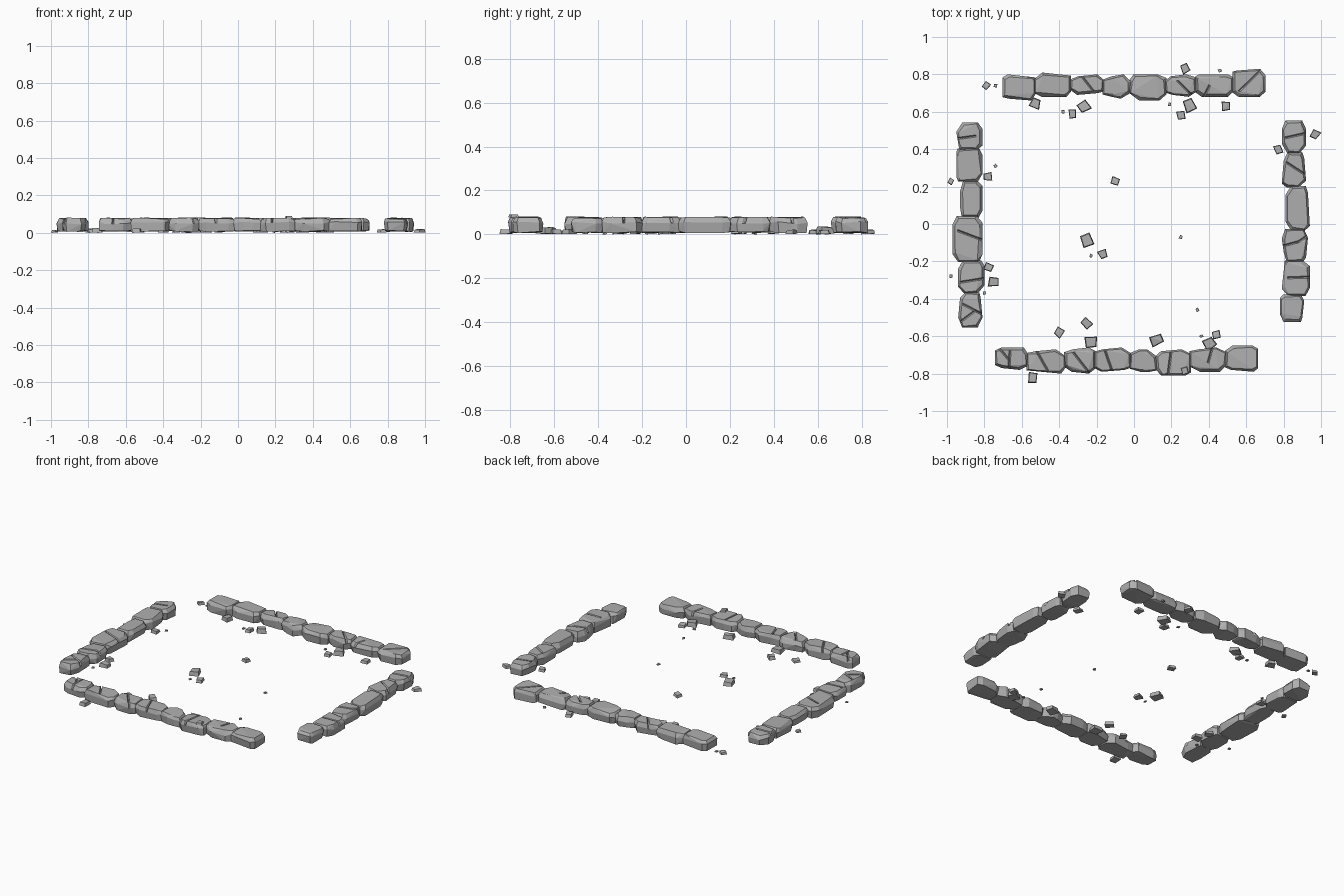
import bpy
import bmesh
import random
from math import cos, sin, pi
from mathutils import Vector

rng = random.Random(7)

default_cube = bpy.data.objects.get("Cube")
if default_cube:
    bpy.data.objects.remove(default_cube, do_unlink=True)

# One stone colour for everything
stone_grey = bpy.data.materials.new("stone_grey")
stone_grey.use_nodes = True
grey = (0.43, 0.43, 0.43, 1)
stone_grey.diffuse_color = grey
shader = next(n for n in stone_grey.node_tree.nodes if n.type == 'BSDF_PRINCIPLED')
shader.inputs["Base Color"].default_value = grey
shader.inputs["Roughness"].default_value = 0.9


def make_object(name, bm):
    mesh = bpy.data.meshes.new(name)
    bm.to_mesh(mesh)
    bm.free()
    mesh.materials.append(stone_grey)
    obj = bpy.data.objects.new(name, mesh)
    bpy.context.collection.objects.link(obj)
    return obj


def hull(points):
    """Faceted convex block wrapped around a cloud of points."""
    bm = bmesh.new()
    for p in points:
        bm.verts.new(p)
    bmesh.ops.convex_hull(bm, input=bm.verts[:])
    loose = [v for v in bm.verts if not v.link_faces]
    bmesh.ops.delete(bm, geom=loose, context='VERTS')
    bmesh.ops.dissolve_limit(bm, angle_limit=0.12, verts=bm.verts[:], edges=bm.edges[:])
    bmesh.ops.recalc_face_normals(bm, faces=bm.faces[:])
    return bm


def append(target, part):
    """Move a finished part into a larger mesh."""
    mesh = bpy.data.meshes.new("part")
    part.to_mesh(mesh)
    part.free()
    target.from_mesh(mesh)
    bpy.data.meshes.remove(mesh)


def carve_crack(bm, centre, angle, side):
    """V-shaped crack that opens towards one edge of the top."""
    normal = Vector((cos(angle), sin(angle), 0))
    along = Vector((-sin(angle), cos(angle), 0)) * side
    for offset in (-0.006, 0, 0.006):
        bmesh.ops.bisect_plane(bm, geom=bm.verts[:] + bm.edges[:] + bm.faces[:],
                               dist=1e-5, plane_co=centre + normal * offset, plane_no=normal)
    for v in bm.verts:
        rel = v.co - centre
        if abs(rel.dot(normal)) < 1e-4 and v.co.z > 0.062 and rel.dot(along) > 0.02:
            v.co -= along * 0.008
            v.co.z -= 0.018


def wall_stone(start, end, low, high, along_y):
    """Block with unevenly cut corners, a bevelled top and a rough underside."""
    start, end = start - 0.004, end + 0.004
    outline = []
    for u, v, du, dv in ((start, low, 1, 1), (end, low, -1, 1),
                         (end, high, -1, -1), (start, high, 1, -1)):
        cut_u, cut_v = rng.uniform(0.02, 0.06), rng.uniform(0.015, 0.04)
        nudge = rng.choice((0, 0, 0.01))
        outline += [(u + du * cut_u, v + dv * nudge), (u, v + dv * cut_v)]
    mid_u, mid_v = (start + end) / 2, (low + high) / 2
    half_u, half_v = (end - start) / 2, (high - low) / 2
    points = []
    for u, v in outline:
        for ring in ("bottom", "middle", "top"):
            if ring == "bottom":
                inset, z = rng.uniform(0, 0.01), rng.uniform(0.005, 0.014)
            elif ring == "middle":
                inset, z = 0, rng.uniform(0.045, 0.06)
            else:
                inset, z = rng.uniform(0.007, 0.017), rng.uniform(0.072, 0.081)
            pu = mid_u + (u - mid_u) * (1 - inset / half_u)
            pv = mid_v + (v - mid_v) * (1 - inset / half_v)
            points.append((pv, pu, z) if along_y else (pu, pv, z))
    bm = hull(points)
    side = rng.choice((-1, 1))
    for i in range(rng.choice((0, 1, 1, 2))):
        cu = mid_u + rng.uniform(-0.25, 0.25) * half_u
        centre = Vector((mid_v, cu, 0) if along_y else (cu, mid_v, 0))
        angle = rng.uniform(-0.8, 0.8) + (pi / 2 if along_y else 0)
        carve_crack(bm, centre, angle, side)
        side = -side
    return bm


def wall(name, joints, lows, highs, along_y):
    """Row of stones between neighbouring joints, in hundredths of a unit."""
    bm = bmesh.new()
    for start, end, low, high in zip(joints, joints[1:], lows, highs):
        append(bm, wall_stone(start / 100, end / 100, low / 100, high / 100, along_y))
    make_object(name, bm)


# Four low walls
wall("back_wall", (-70, -53, -34, -16.5, -2, 17, 33, 53, 70),
     (66, 68, 69, 67, 66, 68, 68, 68), (80, 81, 80, 80, 80, 80, 81, 83), False)
wall("front_wall", (-74, -57, -37, -21, -2, 12, 30, 49, 66),
     (-78, -80, -80, -79, -80, -81, -79, -79),
     (-66, -67, -66, -66, -67, -67, -66, -65), False)
wall("right_wall", (-55, -37, -20, 4, 23, 40, 54),
     (-94, -94, -97, -94, -96, -95), (-81, -80, -81, -81, -81, -81), True)
wall("left_wall", (-52, -38, -20, -3, 20, 38, 55),
     (78, 79, 79, 81, 79, 79), (91, 94, 93, 94, 92, 92), True)


def pebble(x, y, size, base=0.0):
    """Small flat chip with four uneven corners."""
    turn = rng.uniform(0, pi)
    half = size * 0.62
    height = size * rng.uniform(0.4, 0.55)
    points = []
    for i in range(4):
        angle = turn + i * pi / 2 + rng.uniform(-0.25, 0.25)
        reach = half * rng.uniform(0.85, 1.1)
        for scale, z in ((1, rng.uniform(0, 0.15)), (0.85, rng.uniform(0.7, 1))):
            points.append((x + cos(angle) * reach * scale,
                           y + sin(angle) * reach * scale, base + z * height))
    return hull(points)


# Loose rubble: x, y and width in hundredths of a unit
rubble_groups = {
    "back_rubble": ((-79, 74, 4), (-74, 74, 2), (-53, 64, 6), (-38, 60, 2), (-33, 59, 5),
                    (-27, 63, 7), (19, 64, 2), (25, 58, 5), (30, 63, 7), (27, 83, 5),
                    (46, 82, 2), (49, 63, 5)),
    "side_rubble": ((77, 40, 5), (97, 48, 5), (-74, 31, 2), (-78, 25, 5), (-98, 23, 3.5),
                    (-78, -23, 5), (-75, -31, 6), (-98, -28, 2), (-80, -37, 2)),
    "middle_rubble": ((-10, 23, 5), (-25, -9, 7), (-17, -16, 5), (-23, -17, 2),
                      (25, -7, 2), (34, -46, 2)),
    "front_rubble": ((-40, -58, 5), (-25, -53, 6), (-23, -63, 7), (12, -62, 7),
                     (40, -64, 7), (44, -59, 5), (-54, -82, 6), (36, -60, 2)),
}
for name, chips in rubble_groups.items():
    bm = bmesh.new()
    for x, y, size in chips:
        append(bm, pebble(x / 100, y / 100, size / 100))
    make_object(name, bm)

# Chip resting on top of the front wall
make_object("wall_top_chip", pebble(0.27, -0.785, 0.04, 0.074))
